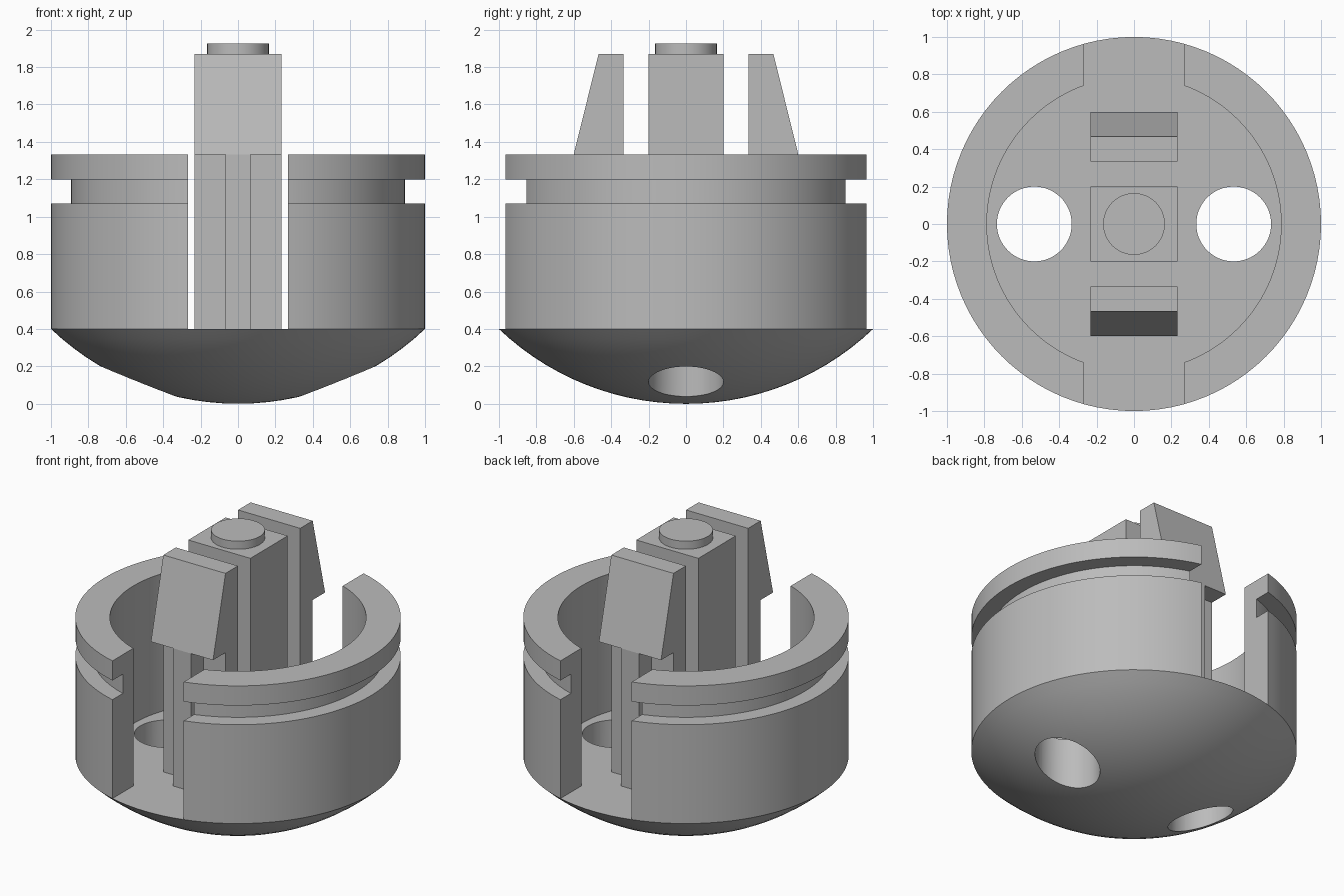
import bpy, bmesh, math
from mathutils import Matrix, Vector

if "Cube" in bpy.data.objects:
    bpy.data.objects.remove(bpy.data.objects["Cube"], do_unlink=True)

GREY = (0.5, 0.5, 0.5, 1.0)
mat = bpy.data.materials.new("plain grey")
mat.use_nodes = True
mat.diffuse_color = GREY
mat.node_tree.nodes["Principled BSDF"].inputs["Base Color"].default_value = GREY

SEGMENTS = 96
FLOOR, RIM, TOP = 0.4, 1.333, 1.87
HALF_WIDTH, SLOT = 0.233, 0.267


def finish(name, bm):
    bmesh.ops.recalc_face_normals(bm, faces=bm.faces)
    mesh = bpy.data.meshes.new(name)
    bm.to_mesh(mesh)
    bm.free()
    mesh.materials.append(mat)
    obj = bpy.data.objects.new(name, mesh)
    bpy.context.collection.objects.link(obj)
    return obj


def activate(obj):
    bpy.ops.object.select_all(action='DESELECT')
    obj.select_set(True)
    bpy.context.view_layer.objects.active = obj


def lathe(name, profile, closed):
    bm = bmesh.new()
    verts = [bm.verts.new((r, 0, z)) for r, z in profile]
    pairs = list(zip(verts, verts[1:]))
    if closed:
        pairs.append((verts[-1], verts[0]))
    edges = [bm.edges.new(p) for p in pairs]
    bmesh.ops.spin(bm, geom=verts + edges, cent=(0, 0, 0), axis=(0, 0, 1),
                   angle=math.tau, steps=SEGMENTS)
    bmesh.ops.remove_doubles(bm, verts=bm.verts, dist=0.0001)
    return finish(name, bm)


def box(name, low, high):
    bm = bmesh.new()
    low, high = Vector(low), Vector(high)
    bmesh.ops.create_cube(bm, size=1, matrix=Matrix.Translation((low + high) / 2)
                          @ Matrix.Diagonal((*(high - low), 1)))
    return finish(name, bm)


def cylinder(name, x, radius, low, high, sides=64):
    bm = bmesh.new()
    bmesh.ops.create_cone(bm, cap_ends=True, segments=sides, radius1=radius,
                          radius2=radius, depth=high - low,
                          matrix=Matrix.Translation((x, 0, (low + high) / 2)))
    return finish(name, bm)


def extrude_x(name, profile, half):
    bm = bmesh.new()
    face = bm.faces.new([bm.verts.new((-half, y, z)) for y, z in profile])
    new = bmesh.ops.extrude_face_region(bm, geom=[face])["geom"]
    bmesh.ops.translate(bm, vec=(2 * half, 0, 0),
                        verts=[v for v in new if isinstance(v, bmesh.types.BMVert)])
    return finish(name, bm)


def cut(obj, cutter):
    cutter.hide_render = True
    mod = obj.modifiers.new("cut", 'BOOLEAN')
    mod.operation, mod.solver, mod.object = 'DIFFERENCE', 'EXACT', cutter
    activate(obj)
    bpy.ops.object.modifier_apply(modifier=mod.name)
    bpy.data.objects.remove(cutter, do_unlink=True)


def smooth(obj):
    activate(obj)
    bpy.ops.object.shade_smooth_by_angle(angle=math.radians(25))


# Domed base: spherical cap with a flat floor and two round through holes
radius = (1 + FLOOR ** 2) / (2 * FLOOR)
sweep = math.asin(1 / radius)
cap = [(radius * math.sin(sweep * i / 14), radius * (1 - math.cos(sweep * i / 14)))
       for i in range(15)]
base = lathe("domed_base", cap + [(0, FLOOR)], False)
for side in (-1, 1):
    cut(base, cylinder("hole_cutter", side * 0.533, 0.2, -0.5, 1))
smooth(base)

# Grooved wall, split front and back by a straight slot
wall = lathe("grooved_wall", [(1, FLOOR), (1, 1.07), (0.893, 1.07), (0.893, 1.2),
                              (1, 1.2), (1, RIM), (0.787, RIM), (0.787, FLOOR)], True)
cut(wall, box("slot_cutter", (-SLOT, -2, 0), (SLOT, 2, 2)))
smooth(wall)

# Centre post with a round button
box("centre_post", (-HALF_WIDTH, -0.2, FLOOR), (HALF_WIDTH, 0.2, TOP))
smooth(cylinder("post_button", 0, 0.165, TOP, 1.925))

# Snap clips: ribbed leg with a tapered hook head, front and back
for label, s in (("front", -1), ("back", 1)):
    extrude_x(label + "_clip",
              [(s * 0.333, FLOOR), (s * 0.467, FLOOR), (s * 0.467, RIM),
               (s * 0.6, RIM), (s * 0.467, TOP), (s * 0.333, TOP)], HALF_WIDTH)
    ys = sorted((s * 0.467, s * 0.6))
    box(label + "_clip_rib", (-0.067, ys[0], FLOOR), (0.067, ys[1], RIM))
